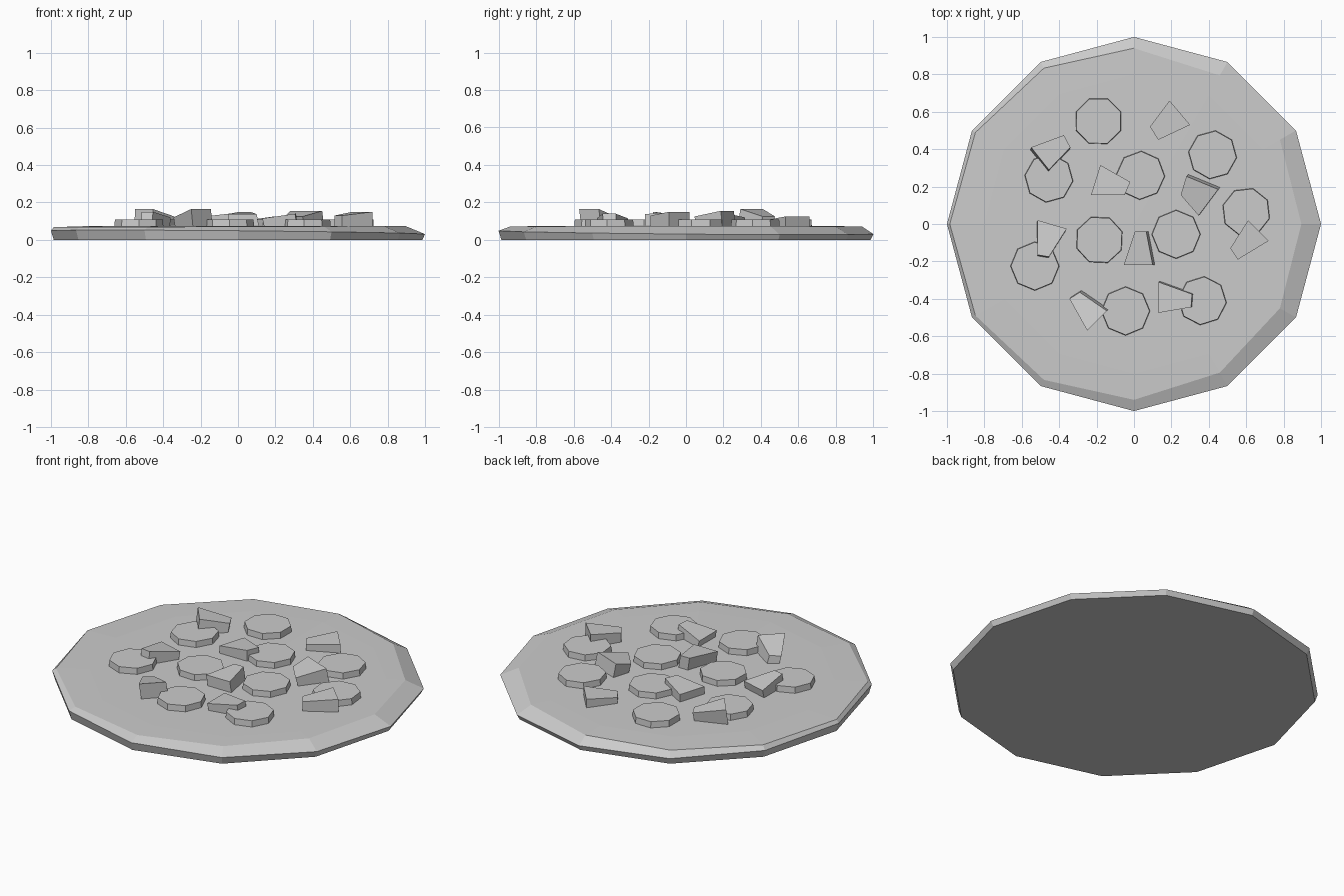
import bpy, bmesh
from math import cos, sin, pi, radians
from mathutils import Vector

cube = bpy.data.objects.get("Cube")
if cube:
    bpy.data.objects.remove(cube, do_unlink=True)

grey = bpy.data.materials.new("plain grey")
grey.use_nodes = True
grey.diffuse_color = (0.6, 0.6, 0.6, 1)
grey.node_tree.nodes["Principled BSDF"].inputs["Base Color"].default_value = (0.6, 0.6, 0.6, 1)


def loft(name, rings, tip=None):
    """Join matching rings of points; close with flat caps or a centre point."""
    bm = bmesh.new()
    rows = [[bm.verts.new(p) for p in ring] for ring in rings]
    n = len(rows[0])
    for low, high in zip(rows, rows[1:]):
        for i in range(n):
            j = (i + 1) % n
            bm.faces.new((low[i], low[j], high[j], high[i]))
    bm.faces.new(rows[0][::-1])
    if tip:
        centre = bm.verts.new(tip)
        for i in range(n):
            bm.faces.new((rows[-1][i], rows[-1][(i + 1) % n], centre))
    else:
        bm.faces.new(rows[-1])
    bmesh.ops.recalc_face_normals(bm, faces=bm.faces)
    mesh = bpy.data.meshes.new(name)
    bm.to_mesh(mesh)
    bm.free()
    mesh.materials.append(grey)
    obj = bpy.data.objects.new(name, mesh)
    bpy.context.collection.objects.link(obj)
    return obj


def circle(sides, radius, height, centre=(0, 0), turn=0):
    return [(centre[0] + radius * cos(a), centre[1] + radius * sin(a), height)
            for a in (2 * pi * i / sides + turn for i in range(sides))]


# Twelve-sided base, with an uneven rim that dips to the back left
base = circle(12, 0.985, 0)
rim = [(x, y, 0.04 - 0.009 * (x + y)) for x, y, z in circle(12, 1, 0)]
shoulder = [(x * (0.94 - 0.045 * x), y * (0.94 - 0.045 * x), 0.071 + 0.003 * x)
            for x, y, z in circle(12, 1, 0)]
loft("base", [base, rim, shoulder, circle(12, 0.8, 0.074)], (0, 0, 0.077))

# Eight-sided discs: centre x, centre y, turn in degrees
discs = [(-0.19, 0.55, 22), (-0.455, 0.245, -7), (0.035, 0.26, -2), (0.42, 0.37, -7),
         (0.6, 0.065, -16), (-0.185, -0.085, 20), (0.225, -0.055, 0),
         (-0.53, -0.225, 0), (-0.045, -0.465, 0), (0.365, -0.41, -5)]
for k, (x, y, turn) in enumerate(discs):
    a = radians(turn)
    loft(f"disc_{k + 1}", [circle(8, 0.132, 0.06, (x, y), a), circle(8, 0.128, 0.11, (x, y), a)])

# Tapered chunks: wide edge, narrow edge, heights of both, lean of the foot
chunks = [
    ((0.19, 0.66), (0.3, 0.53), (0.13, 0.45), (0.085, 0.52), 0.125, 0.11, (0, 0)),
    ((-0.55, 0.41), (-0.455, 0.29), (-0.34, 0.41), (-0.375, 0.475), 0.165, 0.125, (-0.005, -0.015)),
    ((-0.18, 0.315), (-0.23, 0.155), (-0.05, 0.155), (-0.02, 0.225), 0.12, 0.14, (0, 0)),
    ((0.45, 0.185), (0.28, 0.255), (0.25, 0.155), (0.345, 0.045), 0.155, 0.125, (0.012, 0.012)),
    ((-0.055, -0.22), (0.1, -0.22), (0.065, -0.04), (0.005, -0.04), 0.138, 0.15, (0.014, 0)),
    ((0.61, 0.02), (0.72, -0.09), (0.555, -0.19), (0.515, -0.13), 0.15, 0.13, (0, 0)),
    ((-0.145, -0.465), (-0.25, -0.57), (-0.345, -0.4), (-0.29, -0.365), 0.165, 0.12, (0.01, 0.012)),
    ((0.13, -0.31), (0.13, -0.475), (0.305, -0.445), (0.31, -0.375), 0.115, 0.14, (0.012, 0.005)),
    ((-0.36, -0.025), (-0.515, 0.02), (-0.515, -0.165), (-0.455, -0.175), 0.12, 0.15, (-0.005, -0.012)),
]
for k, (a, b, c, d, wide, narrow, lean) in enumerate(chunks):
    top = [Vector((*p, h)) for p, h in zip((a, b, c, d), (wide, wide, narrow, narrow))]
    foot = [Vector((p.x + lean[0], p.y + lean[1], 0.06)) for p in top]
    loft(f"chunk_{k + 1}", [foot, top])
